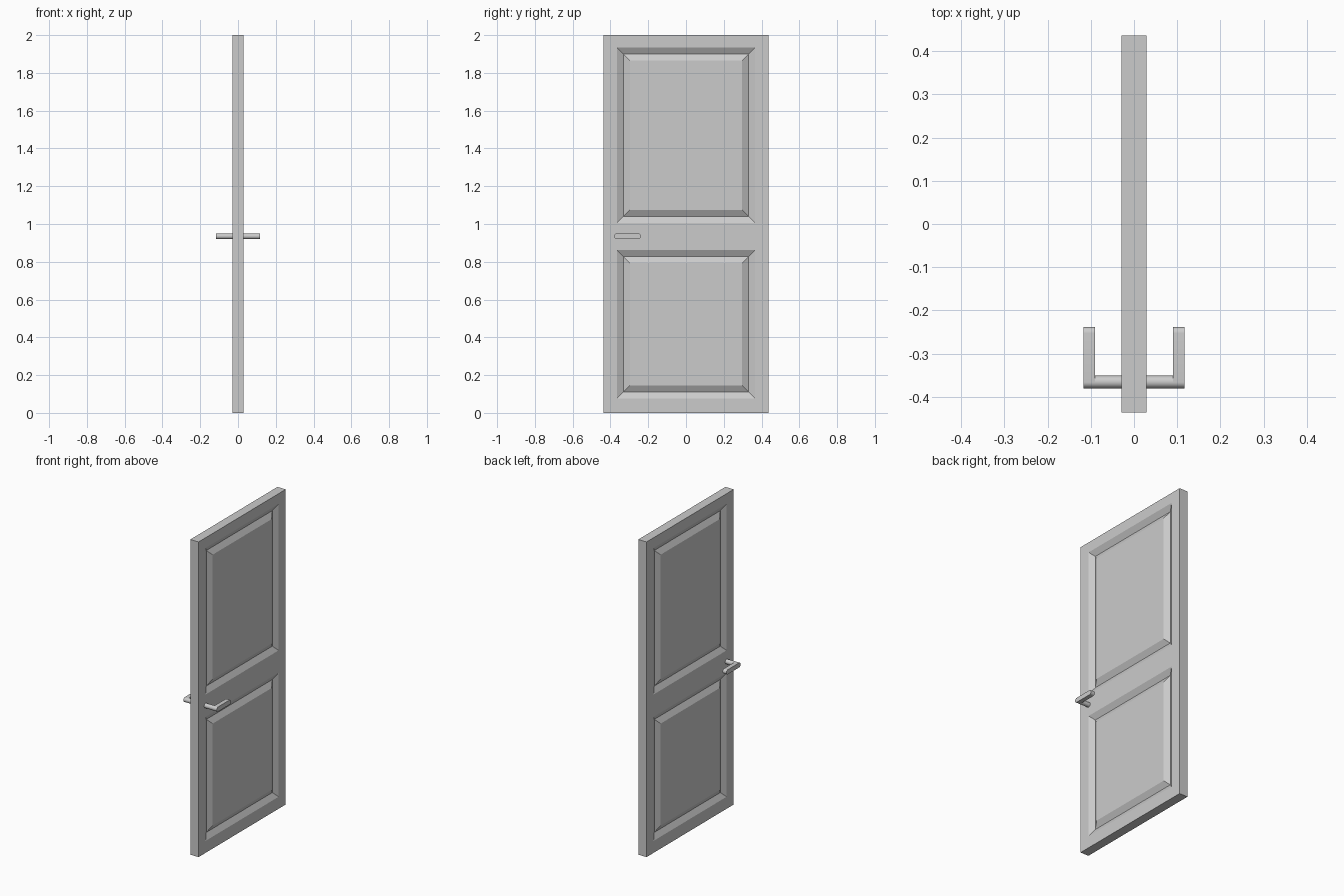
import bpy, bmesh, math

cube = bpy.data.objects.get("Cube")
if cube:
    bpy.data.objects.remove(cube, do_unlink=True)

grey = bpy.data.materials.new("door grey")
grey.use_nodes = True
colour = (0.6, 0.6, 0.6, 1)
grey.diffuse_color = colour
grey.node_tree.nodes["Principled BSDF"].inputs["Base Color"].default_value = colour

HALF_T, HALF_W, HEIGHT = 0.029, 0.437, 2.0
GROOVE, DEPTH = 0.035, 0.02
PANEL_Y = 0.331                      # centre line of the groove
PANELS = [(0.111, 0.828), (1.04, 1.9)]


def make_object(name, bm):
    bmesh.ops.remove_doubles(bm, verts=bm.verts, dist=0.0001)
    bmesh.ops.recalc_face_normals(bm, faces=bm.faces)
    mesh = bpy.data.meshes.new(name)
    bm.to_mesh(mesh)
    bm.free()
    mesh.materials.append(grey)
    obj = bpy.data.objects.new(name, mesh)
    bpy.context.collection.objects.link(obj)
    return obj


def quad(bm, corners):
    return bm.faces.new([bm.verts.new(c) for c in corners])


# Door leaf: each side is a grid of flat cells, with grooved cells for panels
bm = bmesh.new()
y_outer = PANEL_Y + GROOVE
ys = [-HALF_W, -y_outer, y_outer, HALF_W]
zs = [0]
for low, high in PANELS:
    zs += [low - GROOVE, high + GROOVE]
zs.append(HEIGHT)


def rectangle(x, y, low, high):
    return [(x, -y, low), (x, y, low), (x, y, high), (x, -y, high)]


for side in (-1, 1):
    x = side * HALF_T
    for i in range(len(ys) - 1):
        for j in range(len(zs) - 1):
            if i == 1 and j % 2 == 1:
                continue
            quad(bm, [(x, ys[i], zs[j]), (x, ys[i + 1], zs[j]),
                      (x, ys[i + 1], zs[j + 1]), (x, ys[i], zs[j + 1])])
    # V-shaped groove with mitred corners around each flush panel
    for low, high in PANELS:
        rings = [rectangle(x - side * d, PANEL_Y + o, low - o, high + o)
                 for o, d in ((GROOVE, 0), (0, DEPTH), (-GROOVE, 0))]
        for a, b in zip(rings, rings[1:]):
            for k in range(4):
                n = (k + 1) % 4
                quad(bm, [a[k], a[n], b[n], b[k]])
        quad(bm, rings[-1])

# Edges of the leaf
for i in range(len(ys) - 1):
    for z in (0, HEIGHT):
        quad(bm, [(-HALF_T, ys[i], z), (HALF_T, ys[i], z),
                  (HALF_T, ys[i + 1], z), (-HALF_T, ys[i + 1], z)])
for j in range(len(zs) - 1):
    for y in (-HALF_W, HALF_W):
        quad(bm, [(-HALF_T, y, zs[j]), (HALF_T, y, zs[j]),
                  (HALF_T, y, zs[j + 1]), (-HALF_T, y, zs[j + 1])])
make_object("door_leaf", bm)

# Handles: a round spindle and a lever with rounded ends on both sides
R, PIVOT_Y, TIP_Y, HANDLE_Z = 0.0147, -0.366, -0.253, 0.935
STEPS = 16


def extrude_outline(name, outline, x0, x1):
    bm = bmesh.new()
    face = bm.faces.new([bm.verts.new((x0, y, z)) for y, z in outline])
    ext = bmesh.ops.extrude_face_region(bm, geom=[face], use_keep_orig=True)
    moved = [v for v in ext["geom"] if isinstance(v, bmesh.types.BMVert)]
    bmesh.ops.translate(bm, verts=moved, vec=(x1 - x0, 0, 0))
    obj = make_object(name, bm)
    bpy.ops.object.select_all(action="DESELECT")
    bpy.context.view_layer.objects.active = obj
    obj.select_set(True)
    bpy.ops.object.shade_smooth_by_angle(angle=math.radians(35))


def arc(y, start, turn, steps):
    angles = [start + turn * k / steps for k in range(steps + 1)]
    return [(y + R * math.cos(a), HANDLE_Z + R * math.sin(a)) for a in angles]


capsule = (arc(TIP_Y, -math.pi / 2, math.pi, STEPS)
           + arc(PIVOT_Y, math.pi / 2, math.pi, STEPS))
circle = arc(PIVOT_Y, 0, 2 * math.pi, 2 * STEPS)[:-1]
for side, word in ((1, "left"), (-1, "right")):
    extrude_outline(word + "_handle_spindle", circle, side * (HALF_T - 0.005), side * 0.092)
    extrude_outline(word + "_handle_lever", capsule, side * 0.09, side * 0.117)
